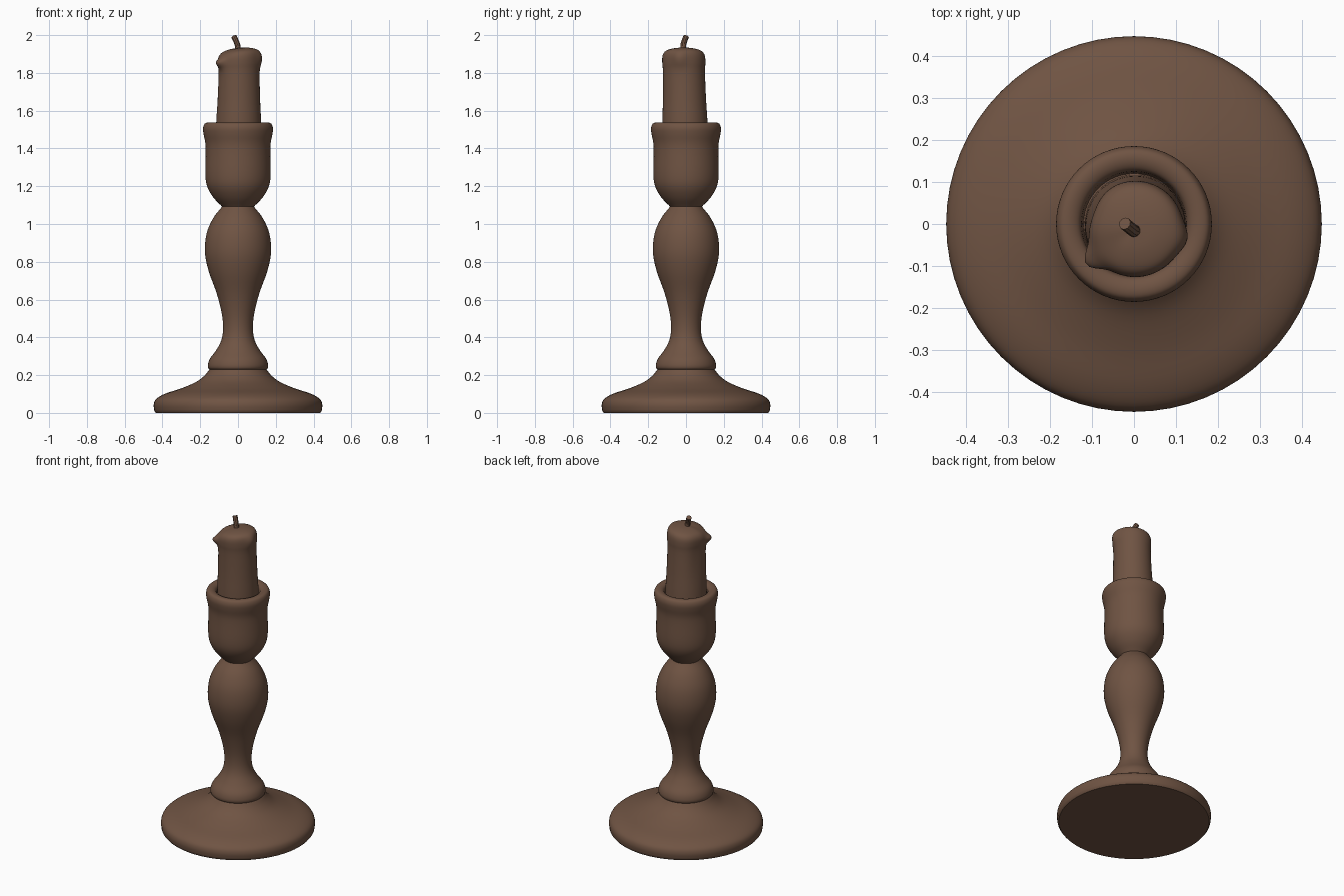
import bpy, bmesh, math
from mathutils import Vector

cube = bpy.data.objects.get("Cube")
if cube:
    bpy.data.objects.remove(cube, do_unlink=True)

brown = bpy.data.materials.new("warm brown")
brown.use_nodes = True
COLOUR = (0.16, 0.088, 0.056, 1)
brown.diffuse_color = COLOUR
brown.node_tree.nodes["Principled BSDF"].inputs["Base Color"].default_value = COLOUR


def smooth_path(points, steps=4):
    """Catmull-Rom curve through the points."""
    pts = [Vector(p) for p in points]
    pts = [2 * pts[0] - pts[1]] + pts + [2 * pts[-1] - pts[-2]]
    out = []
    for a, b, c, d in zip(pts, pts[1:], pts[2:], pts[3:]):
        for i in range(steps):
            t = i / steps
            out.append(0.5 * (2 * b + (c - a) * t + (2 * a - 5 * b + 4 * c - d) * t * t
                              + (3 * b - a - 3 * c + d) * t ** 3))
    return out + [pts[-2]]


def skin(name, rings, angle=35):
    """Join closed rings of points into a capped, smooth shaded solid."""
    bm = bmesh.new()
    loops = [[bm.verts.new(p) for p in ring] for ring in rings]
    for low, high in zip(loops, loops[1:]):
        for i in range(len(low)):
            j = (i + 1) % len(low)
            bm.faces.new((low[i], low[j], high[j], high[i]))
    bm.faces.new(loops[0][::-1])
    bm.faces.new(loops[-1])
    bmesh.ops.recalc_face_normals(bm, faces=bm.faces)
    mesh = bpy.data.meshes.new(name)
    bm.to_mesh(mesh)
    bm.free()
    mesh.materials.append(brown)
    obj = bpy.data.objects.new(name, mesh)
    bpy.context.collection.objects.link(obj)
    bpy.ops.object.select_all(action='DESELECT')
    obj.select_set(True)
    bpy.context.view_layer.objects.active = obj
    bpy.ops.object.shade_smooth_by_angle(angle=math.radians(angle))
    return obj


def lathe(name, profile, sides=64):
    turns = [math.tau * i / sides for i in range(sides)]
    return skin(name, [[(r * math.cos(a), r * math.sin(a), z) for a in turns]
                       for r, z in profile])


# Turned holder, one part between each pair of creases
lathe("base", [(0.435, 0)] + smooth_path([
    (0.443, 0.01), (0.446, 0.045), (0.432, 0.075), (0.385, 0.102), (0.3, 0.13),
    (0.22, 0.165), (0.175, 0.2), (0.148, 0.235)]))
lathe("stem", smooth_path([
    (0.148, 0.228), (0.158, 0.238), (0.159, 0.258), (0.148, 0.288), (0.117, 0.33),
    (0.09, 0.38), (0.079, 0.44), (0.085, 0.52), (0.112, 0.63), (0.155, 0.75),
    (0.175, 0.85), (0.166, 0.95), (0.132, 1.03), (0.09, 1.085), (0.08, 1.1)]))
lathe("cup", smooth_path([
    (0.08, 1.088), (0.092, 1.1), (0.13, 1.14), (0.162, 1.195), (0.173, 1.26),
    (0.171, 1.38), (0.173, 1.43), (0.182, 1.475), (0.185, 1.507), (0.177, 1.53),
    (0.16, 1.537), (0.14, 1.533), (0.127, 1.52), (0.123, 1.49)]) + [(0.12, 1.45)])


# Candle with a leaning body, melted shoulder and two wax drips
def bump(angle, z, at, height, width, spread):
    d = (angle - at + math.pi) % math.tau - math.pi
    return math.exp(-(d / width) ** 2 - ((z - height) / spread) ** 2)


def candle_point(r, z, angle):
    edge = min(1, r / 0.1)
    out = r + edge * (0.03 * bump(angle, z, -2.52, 1.865, 0.24, 0.035)
                      + 0.012 * bump(angle, z, -0.2, 1.87, 0.3, 0.04)
                      - 0.01 * bump(angle, z, 2.8, 1.8, 0.5, 0.2))
    lean = (z - 1.45) / 0.48
    x = out * math.cos(angle) + 0.003
    y = out * math.sin(angle) - 0.004 - 0.009 * lean
    top = max(0, min(1, (z - 1.8) / 0.1))
    return x, y, z + top * (0.09 * x - 0.012 * bump(angle, z, -2.52, 1.9, 0.5, 0.05) * edge)


candle_profile = smooth_path([
    (0.121, 1.45), (0.119, 1.55), (0.114, 1.66), (0.111, 1.8), (0.114, 1.85),
    (0.113, 1.885), (0.104, 1.907), (0.085, 1.92), (0.05, 1.929), (0.01, 1.932)])
turns = [math.tau * i / 64 for i in range(64)]
skin("candle", [[candle_point(r, z, a) for a in turns] for r, z in candle_profile], 50)

# Bent wick
wick_path = smooth_path([(0.002, -0.016, 1.91), (-0.002, -0.015, 1.945),
                         (-0.011, -0.008, 1.97), (-0.022, 0.001, 1.993)])
rings = []
for i, p in enumerate(wick_path):
    along = wick_path[min(i + 1, len(wick_path) - 1)] - wick_path[max(i - 1, 0)]
    turn = along.to_track_quat('Z', 'Y')
    rings.append([p + turn @ Vector((0.015 * math.cos(a), 0.015 * math.sin(a), 0))
                  for a in (math.tau * k / 10 for k in range(10))])
skin("wick", rings)
